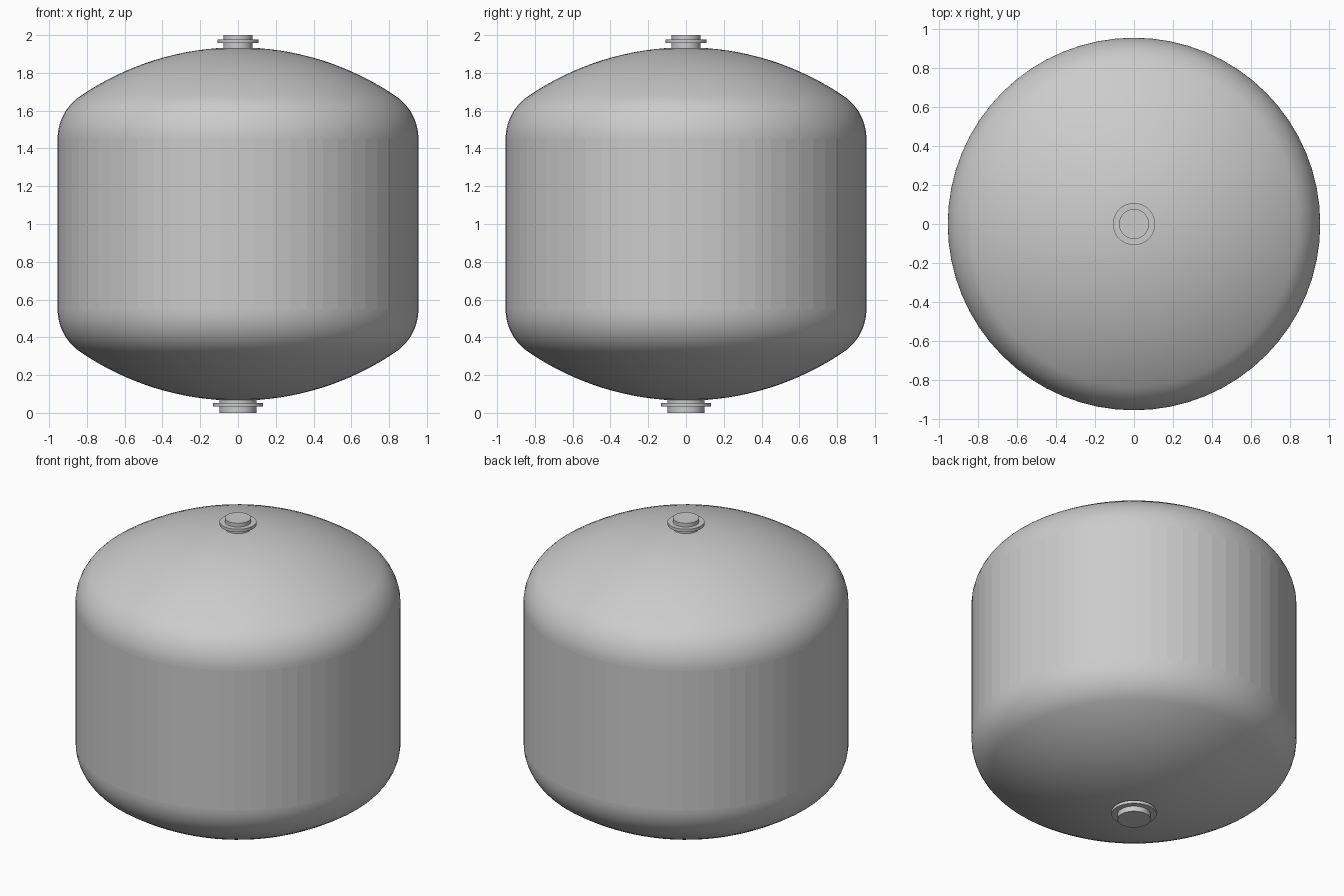
import bpy
import bmesh
from math import sin, cos, asin, sqrt, pi, radians

cube = bpy.data.objects.get("Cube")
if cube:
    bpy.data.objects.remove(cube, do_unlink=True)

SIDES = 64
WALL_R = 0.955       # cylinder radius
CROWN_R = 1.48       # radius of the shallow dome
KNUCKLE_R = 0.27     # rounding between dome and wall
CROWN_TOP = 0.935    # dome height above the tank's middle
MIDDLE = 1.0

steel = bpy.data.materials.new("grey steel")
steel.use_nodes = True
grey = (0.6, 0.6, 0.6, 1)
steel.diffuse_color = grey
steel.node_tree.nodes["Principled BSDF"].inputs["Base Color"].default_value = grey


def lathe(name, profile, sides=SIDES):
    """Spin a bottom-to-top (radius, z) profile that starts and ends on the axis."""
    bm = bmesh.new()
    verts = [bm.verts.new((r, 0, z)) for r, z in profile]
    edges = [bm.edges.new(pair) for pair in zip(verts, verts[1:])]
    bmesh.ops.spin(bm, geom=verts + edges, cent=(0, 0, 0), axis=(0, 0, 1),
                   angle=2 * pi, steps=sides)
    bmesh.ops.remove_doubles(bm, verts=bm.verts, dist=1e-4)
    bmesh.ops.recalc_face_normals(bm, faces=bm.faces)
    mesh = bpy.data.meshes.new(name)
    bm.to_mesh(mesh)
    bm.free()
    mesh.materials.append(steel)
    obj = bpy.data.objects.new(name, mesh)
    bpy.context.collection.objects.link(obj)
    bpy.ops.object.select_all(action="DESELECT")
    obj.select_set(True)
    bpy.context.view_layer.objects.active = obj
    bpy.ops.object.shade_smooth_by_angle(angle=radians(30))
    return obj


# Dished head: crown arc, then a tangent knuckle arc down to the wall
knuckle_x = WALL_R - KNUCKLE_R
crown_z = CROWN_TOP - CROWN_R
knuckle_z = crown_z + sqrt((CROWN_R - KNUCKLE_R) ** 2 - knuckle_x ** 2)
meet = asin(knuckle_x / (CROWN_R - KNUCKLE_R))
head = []
for i in range(16):
    a = meet * i / 16
    head.append((CROWN_R * sin(a), crown_z + CROWN_R * cos(a)))
for i in range(13):
    a = meet + (pi / 2 - meet) * i / 12
    head.append((knuckle_x + KNUCKLE_R * sin(a), knuckle_z + KNUCKLE_R * cos(a)))

# Tank body: the same head mirrored at both ends
body = [(r, MIDDLE - z) for r, z in head] + [(r, MIDDLE + z) for r, z in reversed(head)]
tank = lathe("tank_body", body)

# The straight wall keeps its flat panels
for face in tank.data.polygons:
    if abs(face.center.z - MIDDLE) < 0.1:
        face.use_smooth = False


def nozzle(name, pipe_r, flange_r, bottom, flange_low, flange_high, top):
    """Closed stub pipe with a thin flange ring."""
    lathe(name, [(0, bottom), (pipe_r, bottom), (pipe_r, flange_low),
                 (flange_r, flange_low), (flange_r, flange_high),
                 (pipe_r, flange_high), (pipe_r, top), (0, top)])


nozzle("top_nozzle", 0.077, 0.108, 1.9, 1.957, 1.976, 2.0)
nozzle("bottom_nozzle", 0.097, 0.132, 0.0, 0.034, 0.053, 0.1)
